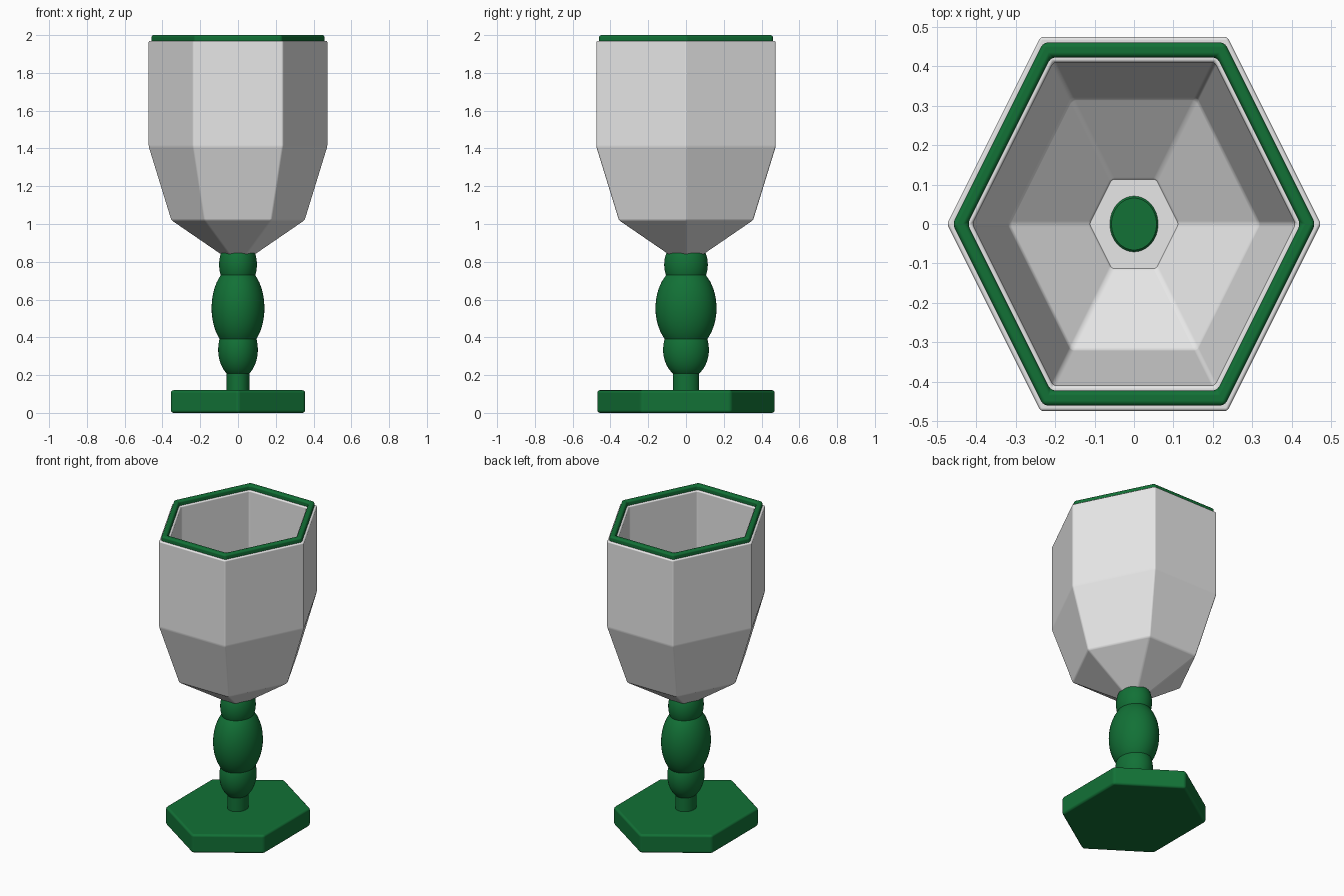
import bpy
import math

if "Cube" in bpy.data.objects:
    bpy.data.objects.remove(bpy.data.objects["Cube"])

STRETCH = 1.155  # the goblet is slightly longer along y


def material(name, color):
    mat = bpy.data.materials.new(name)
    mat.use_nodes = True
    mat.diffuse_color = color
    mat.node_tree.nodes["Principled BSDF"].inputs["Base Color"].default_value = color
    return mat


silver = material("light grey", (0.8, 0.8, 0.8, 1))
green = material("deep green", (0.006, 0.165, 0.037, 1))


def lathe(name, profile, sides, mat, turn=0.0, closed=False, bevel=0.0):
    """Sweep (radius, z) points round z; cap the ends, or join them if closed."""
    verts = []
    for r, z in profile:
        for i in range(sides):
            a = turn + math.tau * i / sides
            verts.append((r * math.cos(a), STRETCH * r * math.sin(a), z))
    n = len(profile)
    faces = []
    for k in range(n if closed else n - 1):
        a, b = k * sides, (k + 1) % n * sides
        for i in range(sides):
            j = (i + 1) % sides
            faces.append((a + i, a + j, b + j, b + i))
    if not closed:
        faces.append(tuple(reversed(range(sides))))
        faces.append(tuple(range((n - 1) * sides, n * sides)))
    mesh = bpy.data.meshes.new(name)
    mesh.from_pydata(verts, [], faces)
    mesh.materials.append(mat)
    obj = bpy.data.objects.new(name, mesh)
    bpy.context.collection.objects.link(obj)
    bpy.ops.object.select_all(action="DESELECT")
    obj.select_set(True)
    bpy.context.view_layer.objects.active = obj
    bpy.ops.object.shade_smooth_by_angle(angle=math.radians(35 if bevel else 30))
    if bevel:
        mod = obj.modifiers.new("soft edges", "BEVEL")
        mod.width = bevel
        mod.segments = 3
        mod.limit_method = "ANGLE"
        mod.angle_limit = math.radians(10)
        mod.harden_normals = True
    return obj


def bulge(radius, middle, half_height, low, high, steps=12):
    """Part of an ellipsoid outline between two heights."""
    points = []
    for i in range(steps + 1):
        z = low + (high - low) * i / steps
        t = (z - middle) / half_height
        points.append((radius * math.sqrt(max(0.0, 1 - t * t)), z))
    return points


# Hexagonal foot, with a corner towards the front
lathe("foot", [(0.411, 0), (0.411, 0.12)], 6, green, turn=math.pi / 6, bevel=0.015)

# Turned stem: neck and three beads
lathe("stem_neck", [(0.06, 0.1), (0.06, 0.25)], 48, green)
lathe("stem_lower_bead", bulge(0.105, 0.335, 0.155, 0.19, 0.45), 48, green)
lathe("stem_middle_bead", bulge(0.14, 0.555, 0.23, 0.36, 0.76), 48, green)
lathe("stem_upper_bead", bulge(0.1, 0.785, 0.14, 0.7, 0.9), 48, green)

# Hollow faceted bowl, outside then inside
bowl = [(0.085, 0.835), (0.355, 1.02), (0.475, 1.41), (0.475, 1.97),
        (0.41, 1.97), (0.41, 1.42), (0.32, 1.06), (0.112, 0.895)]
lathe("bowl", bowl, 6, silver, closed=True, bevel=0.008)

# Floors closing the bowl at the base
lathe("bowl_floor", [(0.084, 0.837), (0.113, 0.895)], 6, silver)

# Coloured band on the lip
rim = [(0.461, 1.96), (0.461, 2), (0.423, 2), (0.423, 1.96)]
lathe("lip_band", rim, 6, green, closed=True, bevel=0.012)
